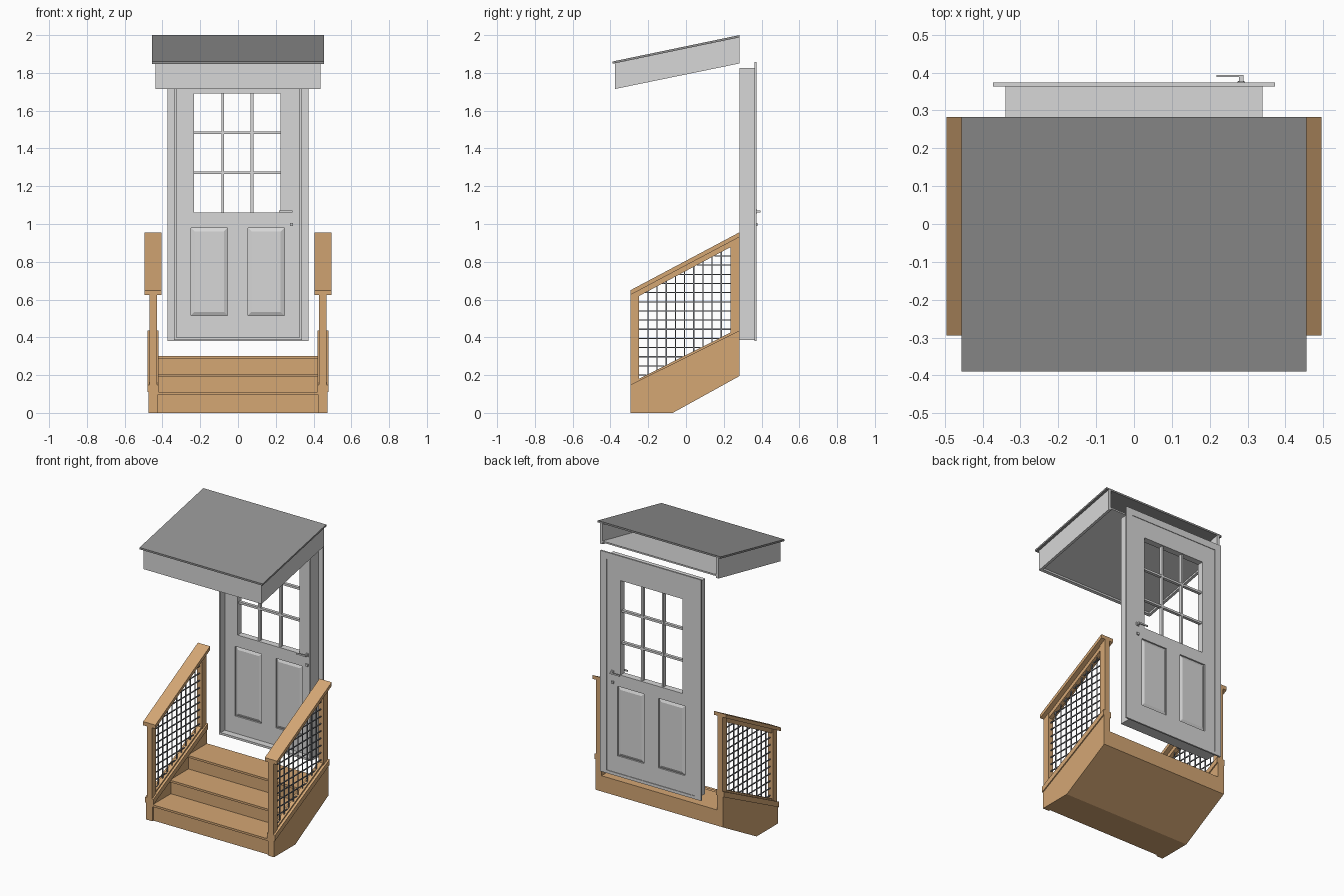
import bpy, bmesh

if "Cube" in bpy.data.objects:
    bpy.data.objects.remove(bpy.data.objects["Cube"])

def material(name, rgb):
    m = bpy.data.materials.new(name)
    m.diffuse_color = (*rgb, 1)
    m.use_nodes = True
    m.node_tree.nodes["Principled BSDF"].inputs["Base Color"].default_value = m.diffuse_color
    return m

WOOD = material("warm_wood", (0.66, 0.385, 0.175))
WHITE = material("light_grey_paint", (0.68, 0.68, 0.68))
ROOF = material("roof_grey", (0.29, 0.29, 0.29))
METAL = material("wire_metal", (0.20, 0.21, 0.23))

def prism(bm, prof, x0, x1):
    """Extrude a (y, z) outline from x0 to x1."""
    f = bm.faces.new([bm.verts.new((x0, y, z)) for y, z in prof])
    ext = bmesh.ops.extrude_face_region(bm, geom=[f])["geom"]
    bmesh.ops.translate(bm, verts=[v for v in ext if isinstance(v, bmesh.types.BMVert)],
                        vec=(x1 - x0, 0, 0))

def box(bm, x0, x1, y0, y1, z0, z1):
    prism(bm, [(y0, z0), (y1, z0), (y1, z1), (y0, z1)], x0, x1)

def slab(bm, x0, x1, y0, y1, za, zb, t):
    """Board whose top slopes from za at y0 to zb at y1, t thick downwards."""
    prism(bm, [(y0, za - t), (y1, zb - t), (y1, zb), (y0, za)], x0, x1)

def frame(bm, x0, x1, y0, y1, z0, z1, w, wb=None):
    """Rectangular frame facing the front, border w (bottom border wb)."""
    wb = w if wb is None else wb
    box(bm, x0, x0 + w, y0, y1, z0, z1)
    box(bm, x1 - w, x1, y0, y1, z0, z1)
    box(bm, x0 + w, x1 - w, y0, y1, z1 - w, z1)
    box(bm, x0 + w, x1 - w, y0, y1, z0, z0 + wb)

def finish(bm, name, mat):
    bmesh.ops.recalc_face_normals(bm, faces=bm.faces)
    me = bpy.data.meshes.new(name)
    bm.to_mesh(me)
    bm.free()
    me.materials.append(mat)
    ob = bpy.data.objects.new(name, me)
    bpy.context.collection.objects.link(ob)
    return ob

YF, YB = -0.295, 0.283   # front and back of the stairs

# stair body and treads
bm = bmesh.new()
prism(bm, [(-0.283, 0), (-0.07, 0), (YB, 0.195), (YB, 0.29), (0.085, 0.29), (0.085, 0.195),
           (-0.1, 0.195), (-0.1, 0.1), (-0.283, 0.1)], -0.43, 0.43)
finish(bm, "stair_body", WOOD)
bm = bmesh.new()
for y0, y1, z in ((-0.293, -0.1, 0.11), (-0.11, 0.085, 0.205), (0.075, YB, 0.3)):
    box(bm, -0.428, 0.428, y0, y1, z - 0.014, z)
finish(bm, "stair_treads", WOOD)

# stringers, posts, rails and wire mesh on both sides
def low(y):
    return 0.18 + (y + 0.25) * 0.505

def high(y):
    return 0.62 + (y + 0.25) * 0.526

for side, s in (("left", -1), ("right", 1)):
    bm = bmesh.new()
    prism(bm, [(YF, 0), (-0.07, 0), (YB, 0.195), (YB, 0.4), (YF, 0.112)], s * 0.427, s * 0.473)
    finish(bm, side + "_stringer", WOOD)

    bm = bmesh.new()
    slab(bm, s * 0.42, s * 0.48, YF, YB, 0.148, 0.436, 0.037)
    finish(bm, side + "_stringer_cap", WOOD)

    bm = bmesh.new()
    prism(bm, [(YF, 0.12), (-0.25, 0.14), (-0.25, 0.65), (YF, 0.626)], s * 0.43, s * 0.468)
    prism(bm, [(0.235, 0.39), (YB, 0.41), (YB, 0.933), (0.235, 0.908)], s * 0.43, s * 0.468)
    finish(bm, side + "_posts", WOOD)

    bm = bmesh.new()
    slab(bm, s * 0.435, s * 0.463, -0.25, 0.235, low(-0.25), low(0.235), 0.02)
    slab(bm, s * 0.435, s * 0.463, -0.25, 0.235, high(-0.25) + 0.03, high(0.235) + 0.034, 0.032)
    finish(bm, side + "_mesh_rails", WOOD)

    bm = bmesh.new()
    slab(bm, s * 0.405, s * 0.495, YF, YB, 0.649, 0.956, 0.025)
    finish(bm, side + "_handrail", WOOD)

    bm = bmesh.new()
    w, step, xc = 0.003, 0.0485, s * 0.449
    for i in range(1, 10):
        y = -0.25 + i * step
        box(bm, xc - w, xc + w, y - w, y + w, low(y) - 0.005, high(y) + 0.005)
    for i in range(15):
        z = 0.2 + i * step
        y0 = max(-0.25, -0.25 + (z - 0.62) / 0.526)
        y1 = min(0.235, -0.25 + (z - 0.18) / 0.505)
        if y1 - y0 > 0.01:
            box(bm, xc - w, xc + w, y0, y1, z - w, z + w)
    finish(bm, side + "_wire_mesh", METAL)

# door jamb and rear casing flange
bm = bmesh.new()
frame(bm, -0.34, 0.34, YB, 0.364, 0.385, 1.825, 0.014)
finish(bm, "door_jamb", WHITE)
bm = bmesh.new()
frame(bm, -0.373, 0.373, 0.363, 0.374, 0.38, 1.857, 0.046, 0.02)
finish(bm, "door_casing", WHITE)

# door leaf from stiles and rails
bm = bmesh.new()
Y0, Y1 = 0.327, 0.37
for x0, x1 in ((-0.327, -0.25), (0.246, 0.327)):
    box(bm, x0, x1, Y0, Y1, 0.398, 1.812)
for z0, z1 in ((0.398, 0.515), (0.98, 1.06), (1.692, 1.812)):
    box(bm, -0.25, 0.246, Y0, Y1, z0, z1)
box(bm, -0.055, 0.052, Y0, Y1, 0.515, 0.98)
for x0, x1 in ((-0.25, -0.232), (0.226, 0.246)):
    box(bm, x0, x1, Y0, Y1, 1.06, 1.692)
finish(bm, "door_leaf", WHITE)

# window bars
bm = bmesh.new()
for x in (-0.08, 0.074):
    box(bm, x - 0.007, x + 0.007, 0.338, 0.36, 1.06, 1.692)
for z in (1.272, 1.484):
    box(bm, -0.232, 0.226, 0.339, 0.359, z - 0.007, z + 0.007)
finish(bm, "window_bars", WHITE)

# raised panels, bevelled on both faces
bm = bmesh.new()
for x0, x1 in ((-0.25, -0.055), (0.052, 0.246)):
    box(bm, x0, x1, 0.338, 0.36, 0.515, 0.98)
bm.normal_update()
bmesh.ops.recalc_face_normals(bm, faces=bm.faces)
sides = [f for f in bm.faces if abs(f.normal.y) > 0.9]
bmesh.ops.inset_individual(bm, faces=sides, thickness=0.028, depth=0.009)
finish(bm, "door_panels", WHITE)

# lever handles and lock on both faces
bm = bmesh.new()
for yf, d in ((Y1, 1), (Y0, -1)):
    box(bm, 0.277, 0.289, yf, yf + d * 0.022, 1.06, 1.072)
    box(bm, 0.218, 0.289, yf + d * 0.018, yf + d * 0.024, 1.061, 1.071)
    box(bm, 0.273, 0.293, yf, yf + d * 0.006, 1.055, 1.077)
    box(bm, 0.275, 0.291, yf, yf + d * 0.008, 0.99, 1.006)
finish(bm, "door_handles", WHITE)

# canopy: sloping roof sheet, fascia boards (open at the back) and soffit
bm = bmesh.new()
slab(bm, -0.455, 0.455, -0.39, YB, 1.86, 2.0, 0.012)
finish(bm, "canopy_roof", ROOF)
bm = bmesh.new()
for s in (-1, 1):
    prism(bm, [(-0.375, 1.715), (YB, 1.85), (YB, 1.988), (-0.375, 1.851)], s * 0.42, s * 0.438)
prism(bm, [(-0.375, 1.715), (-0.357, 1.719), (-0.357, 1.855), (-0.375, 1.851)], -0.42, 0.42)
finish(bm, "canopy_fascia", WHITE)
bm = bmesh.new()
slab(bm, -0.42, 0.42, -0.357, YB, 1.741, 1.872, 0.01)
finish(bm, "canopy_soffit", WHITE)
